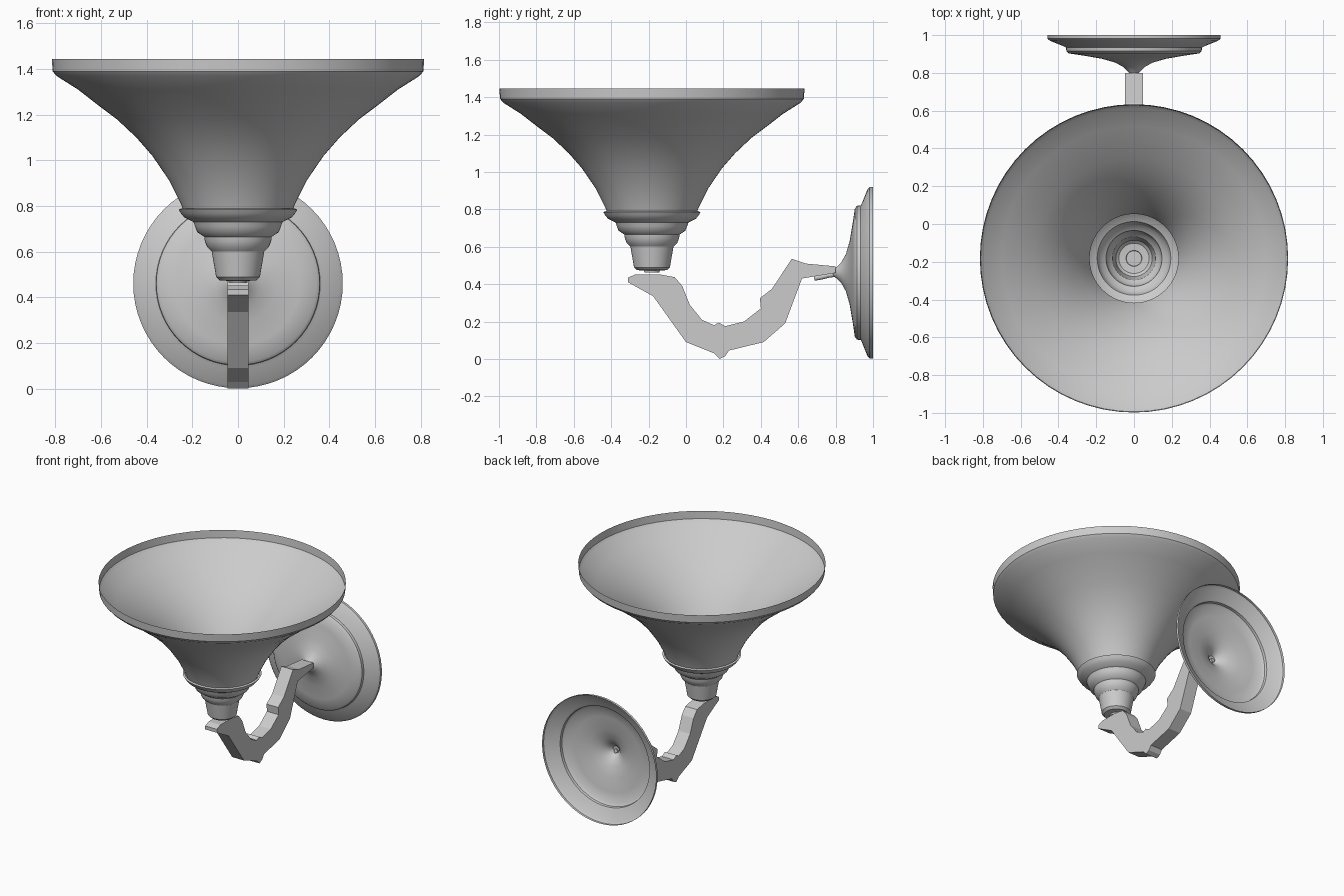
import bpy, bmesh, math
from mathutils import Matrix

cube = bpy.data.objects.get("Cube")
if cube:
    bpy.data.objects.remove(cube, do_unlink=True)

grey = bpy.data.materials.new("plain grey")
grey.use_nodes = True
colour = (0.6, 0.6, 0.6, 1)
grey.diffuse_color = colour
grey.node_tree.nodes["Principled BSDF"].inputs["Base Color"].default_value = colour


def finish(name, bm, angle=None):
    mesh = bpy.data.meshes.new(name)
    bm.to_mesh(mesh)
    bm.free()
    mesh.materials.append(grey)
    obj = bpy.data.objects.new(name, mesh)
    bpy.context.collection.objects.link(obj)
    if angle:
        bpy.ops.object.select_all(action='DESELECT')
        obj.select_set(True)
        bpy.context.view_layer.objects.active = obj
        bpy.ops.object.shade_smooth_by_angle(angle=math.radians(angle))
    return obj


def lathe(name, profile, matrix, angle=35, steps=64):
    """Spin (radius, height) points into an open thin shell."""
    bm = bmesh.new()
    verts = [bm.verts.new((r, 0, h)) for r, h in profile]
    edges = [bm.edges.new(pair) for pair in zip(verts, verts[1:])]
    bmesh.ops.spin(bm, geom=verts + edges, axis=(0, 0, 1), cent=(0, 0, 0),
                   angle=math.tau, steps=steps, use_duplicate=False)
    bmesh.ops.remove_doubles(bm, verts=bm.verts, dist=0.0005)
    bmesh.ops.recalc_face_normals(bm, faces=bm.faces)
    bm.transform(matrix)
    return finish(name, bm, angle)


lamp_axis = Matrix.Translation((0, -0.182, 0))

# Flared shade, open at both ends
lathe("shade", [(0.235, 0.77), (0.25, 0.81), (0.3, 0.91), (0.375, 1.02),
                (0.445, 1.1), (0.53, 1.18), (0.61, 1.24), (0.7, 1.31),
                (0.795, 1.37), (0.812, 1.39), (0.816, 1.445)], lamp_axis)

# Stepped cup below the shade
lathe("shade_holder", [(0, 0.462), (0.04, 0.462), (0.042, 0.472), (0.08, 0.475),
                       (0.096, 0.49), (0.115, 0.6), (0.135, 0.62),
                       (0.145, 0.645), (0.148, 0.665), (0.178, 0.685),
                       (0.188, 0.71), (0.195, 0.73), (0.235, 0.75),
                       (0.25, 0.768), (0.26, 0.785), (0.248, 0.79)], lamp_axis)

# Wall plate: heights run forward from the wall
wall_axis = Matrix.Translation((0, 1, 0.461)) @ Matrix.Rotation(math.pi / 2, 4, 'X')
lathe("wall_plate", [(0.459, 0), (0.459, 0.018), (0.445, 0.03), (0.375, 0.058),
                     (0.36, 0.066), (0.358, 0.085), (0.345, 0.097),
                     (0.27, 0.108), (0.17, 0.125), (0.1, 0.145),
                     (0.055, 0.17), (0.03, 0.195), (0.016, 0.215)], wall_axis)

# Scrolled arm: side outline given thickness
outline = [(-.31, .435), (-.27, .452), (-.14, .452), (-.06, .437), (-.02, .39),
           (.02, .29), (.085, .21), (.15, .18), (.175, .195), (.21, .175),
           (.31, .2), (.4, .27), (.395, .325), (.46, .375), (.565, .535),
           (.64, .51), (.8, .495), (.8, .46), (.62, .43), (.53, .19),
           (.415, .09), (.23, .045), (.21, .015), (.18, 0), (.15, .03),
           (0, .09), (-.175, .335), (-.31, .41)]
bm = bmesh.new()
side = bm.faces.new([bm.verts.new((-0.047, y, z)) for y, z in outline])
extruded = bmesh.ops.extrude_face_region(bm, geom=[side], use_keep_orig=True)
moved = [v for v in extruded["geom"] if isinstance(v, bmesh.types.BMVert)]
bmesh.ops.translate(bm, verts=moved, vec=(0.094, 0, 0))
bmesh.ops.recalc_face_normals(bm, faces=bm.faces)
finish("arm", bm)

# Small bent pin joining the plate to the arm
curve = bpy.data.curves.new("plate_pin", 'CURVE')
curve.dimensions = '3D'
curve.bevel_depth = 0.015
curve.bevel_resolution = 3
curve.use_fill_caps = True
path = [(0.81, 0.455), (0.76, 0.448), (0.72, 0.438), (0.685, 0.432)]
spline = curve.splines.new('POLY')
spline.points.add(len(path) - 1)
for point, (y, z) in zip(spline.points, path):
    point.co = (0, y, z, 1)
curve.materials.append(grey)
pin = bpy.data.objects.new("plate_pin", curve)
bpy.context.collection.objects.link(pin)
